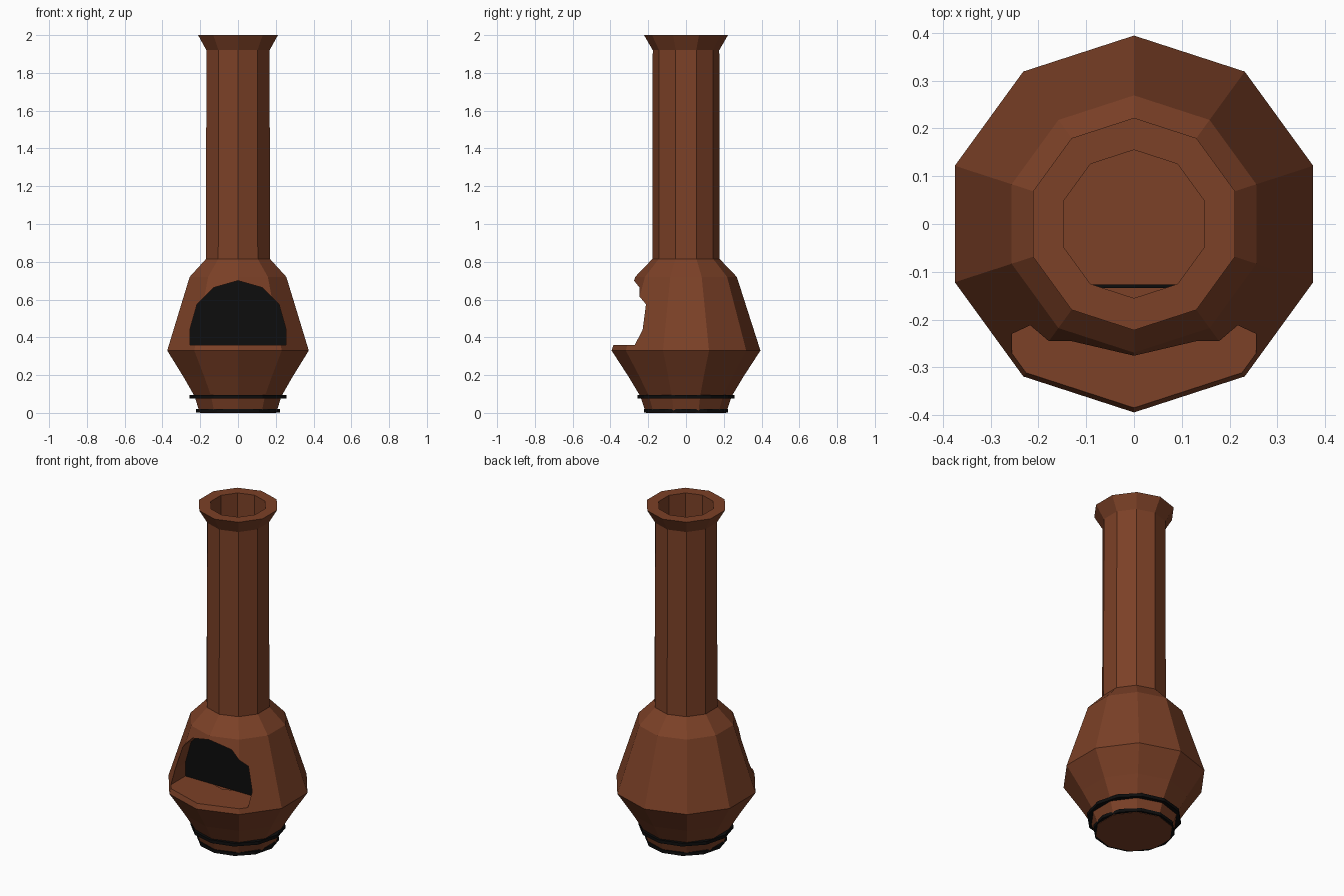
import bpy, bmesh, math

cube = bpy.data.objects.get("Cube")
if cube:
    bpy.data.objects.remove(cube, do_unlink=True)


def make_material(name, color):
    mat = bpy.data.materials.new(name)
    mat.use_nodes = True
    mat.diffuse_color = color
    mat.node_tree.nodes["Principled BSDF"].inputs["Base Color"].default_value = color
    return mat


terracotta = make_material("terracotta", (0.2, 0.052, 0.02, 1))
black = make_material("soot black", (0.004, 0.004, 0.004, 1))


def finish(name, bm, mat):
    bmesh.ops.recalc_face_normals(bm, faces=bm.faces)
    mesh = bpy.data.meshes.new(name)
    bm.to_mesh(mesh)
    bm.free()
    mesh.materials.append(mat)
    obj = bpy.data.objects.new(name, mesh)
    bpy.context.collection.objects.link(obj)
    return obj


def lathe(name, profile, sides, mat, closed=False):
    """Turn (radius, height) points around z; ends are capped unless closed."""
    bm = bmesh.new()
    rings = []
    for r, z in profile:
        angles = [math.tau * i / sides - math.pi / 2 for i in range(sides)]
        rings.append([bm.verts.new((r * math.cos(a), r * math.sin(a), z)) for a in angles])
    pairs = list(zip(rings, rings[1:]))
    if closed:
        pairs.append((rings[-1], rings[0]))
    else:
        bm.faces.new(rings[0])
        bm.faces.new(rings[-1])
    for low, high in pairs:
        for i in range(sides):
            j = (i + 1) % sides
            bm.faces.new((low[i], low[j], high[j], high[i]))
    return finish(name, bm, mat)


def arch_prism(name, y_front, y_back, mat):
    """Extrude the mouth outline along y."""
    half = [(0.255, 0.36), (0.255, 0.44), (0.217, 0.575), (0.13, 0.663)]
    outline = half + [(0, 0.7)] + [(-x, z) for x, z in reversed(half)]
    bm = bmesh.new()
    face = bm.faces.new([bm.verts.new((x, y_front, z)) for x, z in outline])
    ext = bmesh.ops.extrude_face_region(bm, geom=[face])
    moved = [v for v in ext["geom"] if isinstance(v, bmesh.types.BMVert)]
    bmesh.ops.translate(bm, verts=moved, vec=(0, y_back - y_front, 0))
    return finish(name, bm, mat)


# Pot and chimney, with the hollow flue running down to the hearth
body = lathe("chimney_body", [
    (0.212, 0), (0.243, 0.09), (0.303, 0.19), (0.394, 0.33), (0.269, 0.72),
    (0.178, 0.815), (0.176, 1.92), (0.222, 2.0), (0.155, 2.0), (0.155, 0.35),
], 10, terracotta)

# Fire mouth cut into the front
cutter = arch_prism("mouth_cutter", -0.6, -0.13, terracotta)
cutter.hide_render = True
cut = body.modifiers.new("mouth", 'BOOLEAN')
cut.operation = 'DIFFERENCE'
cut.solver = 'EXACT'
cut.object = cutter
bpy.context.view_layer.update()
cut_mesh = bpy.data.meshes.new_from_object(
    body.evaluated_get(bpy.context.evaluated_depsgraph_get()))
body.modifiers.clear()
body.data = cut_mesh
bpy.data.objects.remove(cutter, do_unlink=True)

# Dark back of the mouth
arch_prism("firebox_back", -0.134, -0.126, black)

# Iron hoops around the foot
for name, r_in, r_out, z in (("lower_hoop", 0.2, 0.223, 0.002),
                             ("upper_hoop", 0.225, 0.258, 0.075)):
    lathe(name, [(r_in, z), (r_out, z), (r_out, z + 0.019), (r_in, z + 0.019)],
          12, black, closed=True)
